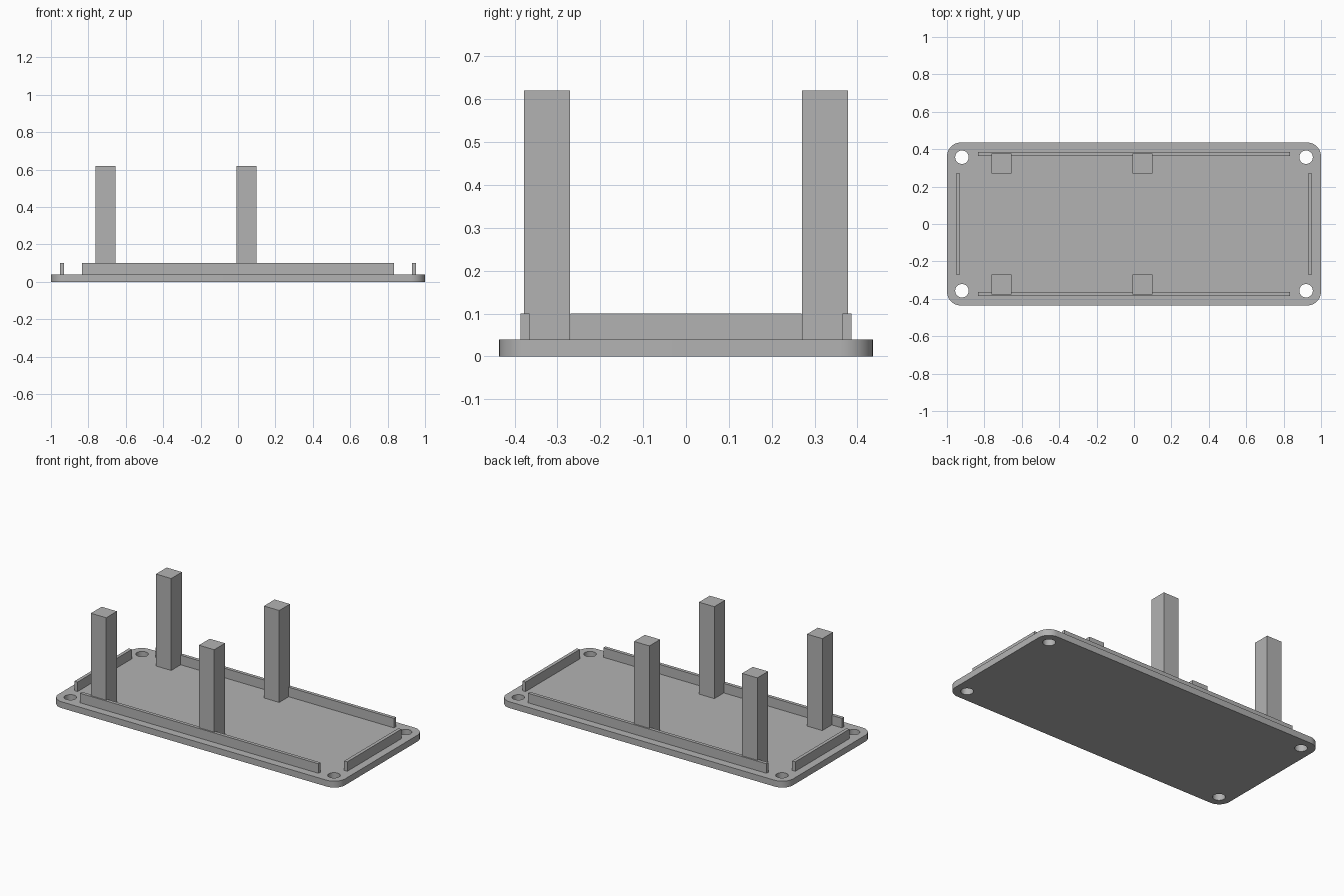
import bpy
import bmesh
from math import cos, sin, pi

cube = bpy.data.objects.get("Cube")
if cube:
    bpy.data.objects.remove(cube, do_unlink=True)

grey = bpy.data.materials.new("plain grey")
grey.use_nodes = True
colour = (0.45, 0.45, 0.45, 1)
grey.diffuse_color = colour
grey.node_tree.nodes["Principled BSDF"].inputs["Base Color"].default_value = colour

BASE_TOP, RAIL_TOP, POST_TOP = 0.04, 0.10, 0.62
HALF_X, HALF_Y, CORNER = 1.0, 0.436, 0.075
HOLE_X, HOLE_Y, HOLE_R = 0.92, 0.357, 0.036


def add_object(name, bm):
    mesh = bpy.data.meshes.new(name)
    bm.to_mesh(mesh)
    bm.free()
    mesh.materials.append(grey)
    obj = bpy.data.objects.new(name, mesh)
    bpy.context.collection.objects.link(obj)
    return obj


def box(name, x, y, size_x, size_y, top):
    """Upright block standing on the base plate, centred on x, y."""
    bm = bmesh.new()
    bmesh.ops.create_cube(bm, size=1)
    height = top - BASE_TOP
    bmesh.ops.scale(bm, vec=(size_x, size_y, height), verts=bm.verts)
    bmesh.ops.translate(bm, vec=(x, y, BASE_TOP + height / 2), verts=bm.verts)
    return add_object(name, bm)


def loop(bm, points):
    verts = [bm.verts.new((x, y, 0)) for x, y in points]
    return [bm.edges.new((a, b)) for a, b in zip(verts, verts[1:] + verts[:1])]


def arc(cx, cy, radius, start, sweep, steps):
    return [(cx + radius * cos(start + sweep * i / steps),
             cy + radius * sin(start + sweep * i / steps)) for i in range(steps + 1)]


# Base plate: rounded outline with four screw holes, filled and extruded
corners = [(1, 1), (-1, 1), (-1, -1), (1, -1)]
bm = bmesh.new()
outline = []
for i, (sx, sy) in enumerate(corners):
    outline += arc(sx * (HALF_X - CORNER), sy * (HALF_Y - CORNER),
                   CORNER, i * pi / 2, pi / 2, 10)
edges = loop(bm, outline)
for sx, sy in corners:
    edges += loop(bm, arc(sx * HOLE_X, sy * HOLE_Y, HOLE_R, 0, 2 * pi, 32)[:-1])
bmesh.ops.triangle_fill(bm, use_beauty=True, use_dissolve=False,
                        edges=edges, normal=(0, 0, 1))
raised = bmesh.ops.extrude_face_region(bm, geom=bm.faces[:], use_keep_orig=True)
top_verts = [v for v in raised["geom"] if isinstance(v, bmesh.types.BMVert)]
bmesh.ops.translate(bm, vec=(0, 0, BASE_TOP), verts=top_verts)
bmesh.ops.recalc_face_normals(bm, faces=bm.faces)
plate = add_object("base_plate", bm)
bpy.context.view_layer.objects.active = plate
plate.select_set(True)
bpy.ops.object.shade_smooth_by_angle(angle=pi / 6)

# Locating rails along the four edges
for side, s in (("front", -1), ("back", 1)):
    box(side + "_rail", 0, s * 0.3755, 1.666, 0.0214, RAIL_TOP)
for side, s in (("right", -1), ("left", 1)):
    box(side + "_rail", s * 0.941, 0, 0.0214, 0.54, RAIL_TOP)

# Four square posts
for side, s in (("front", -1), ("back", 1)):
    for place, x in (("outer", -0.709), ("inner", 0.045)):
        box(f"{side}_{place}_post", x, s * 0.324, 0.107, 0.107, POST_TOP)
